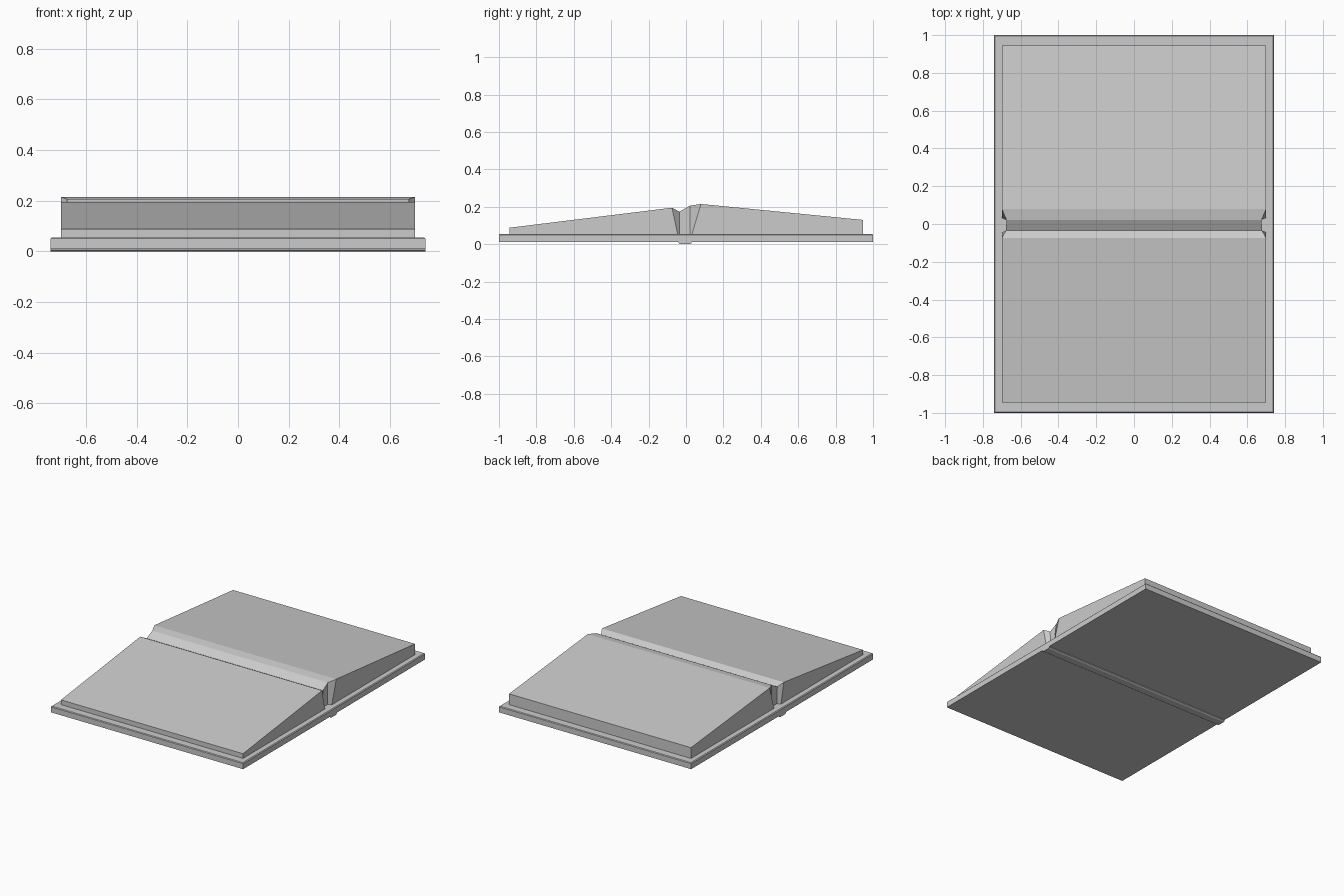
import bpy, bmesh

if "Cube" in bpy.data.objects:
    bpy.data.objects.remove(bpy.data.objects["Cube"])


def make_object(name, bm):
    bmesh.ops.recalc_face_normals(bm, faces=bm.faces)
    mesh = bpy.data.meshes.new(name)
    bm.to_mesh(mesh)
    bm.free()
    obj = bpy.data.objects.new(name, mesh)
    bpy.context.collection.objects.link(obj)
    return obj


def loft(name, rings):
    """Join equal-length rings of points and cap both ends."""
    bm = bmesh.new()
    loops = [[bm.verts.new(p) for p in ring] for ring in rings]
    n = len(loops[0])
    for a, b in zip(loops, loops[1:]):
        for i in range(n):
            j = (i + 1) % n
            bm.faces.new((a[i], a[j], b[j], b[i]))
    bm.faces.new(loops[0])
    bm.faces.new(loops[-1])
    return make_object(name, bm)


def rect(hx, y0, y1, z):
    return [(-hx, y0, z), (hx, y0, z), (hx, y1, z), (-hx, y1, z)]


# Cover board with a slightly chamfered top rim
loft("cover", [rect(0.74, -1, 1, 0.012),
               rect(0.74, -1, 1, 0.05),
               rect(0.735, -0.996, 0.996, 0.055)])

# Raised spine strip under the cover
loft("spine", [rect(0.74, -0.03, 0.02, 0.0),
               rect(0.74, -0.04, 0.03, 0.006),
               rect(0.74, -0.04, 0.03, 0.014)])

# Page block: (top y, top z, top half width, bottom y, bottom half width)
sections = [(-0.945, 0.088, 0.70, -0.945, 0.70),
            (-0.075, 0.195, 0.70, -0.045, 0.70),
            (-0.035, 0.174, 0.678, -0.035, 0.675),
            (0.022, 0.206, 0.675, 0.022, 0.675),
            (0.08, 0.215, 0.70, 0.032, 0.70),
            (0.945, 0.13, 0.70, 0.945, 0.70)]
loft("pages", [[(-tx, ty, tz), (tx, ty, tz), (bx, by, 0.055), (-bx, by, 0.055)]
               for ty, tz, tx, by, bx in sections])
